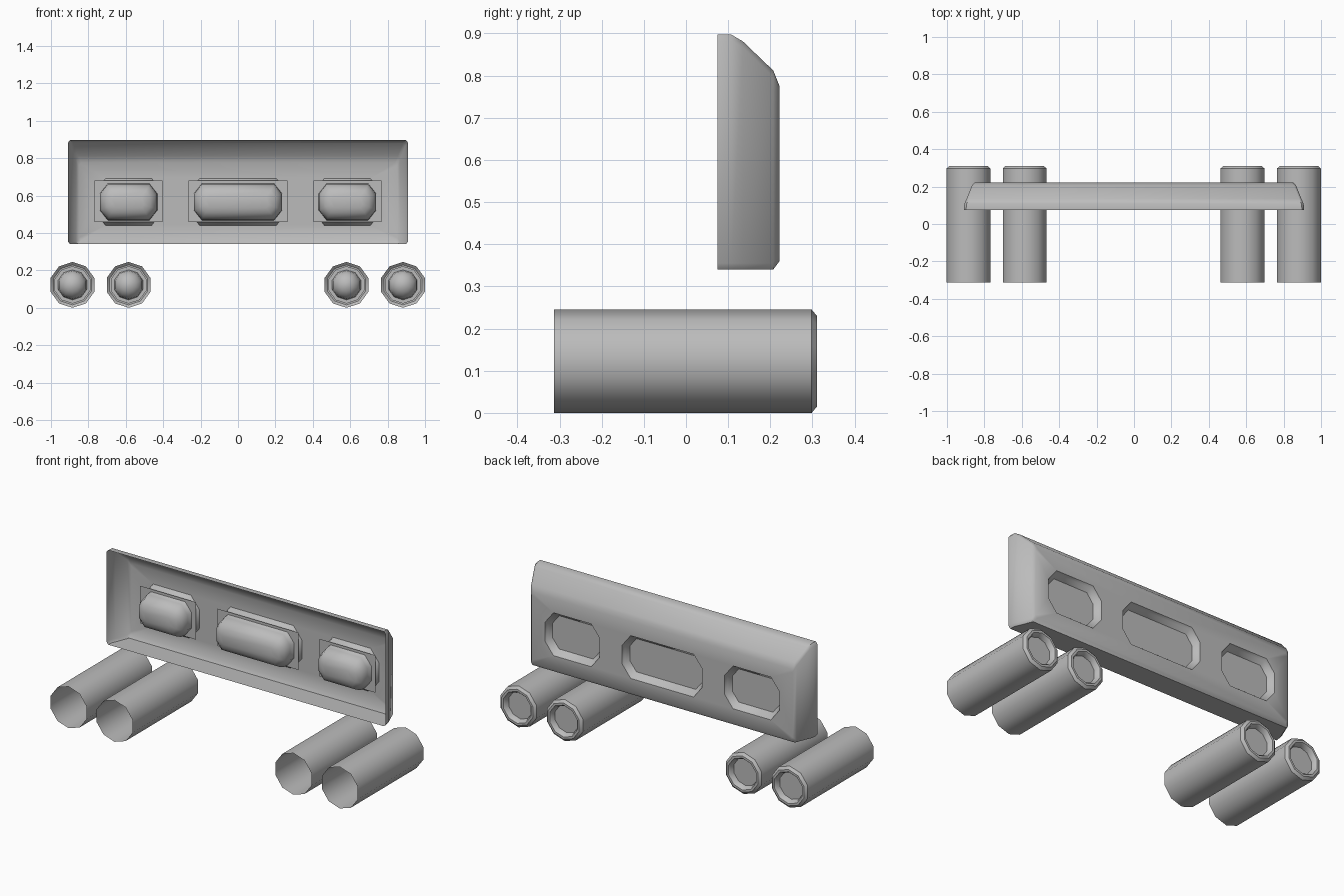
import bpy, bmesh, math

cube = bpy.data.objects.get("Cube")
if cube:
    bpy.data.objects.remove(cube, do_unlink=True)

grey = bpy.data.materials.new("neutral grey")
grey.use_nodes = True
colour = (0.5, 0.5, 0.5, 1)
grey.diffuse_color = colour
grey.node_tree.nodes["Principled BSDF"].inputs["Base Color"].default_value = colour


def octagon(cx, hx, z0, z1, chx, chz):
    """Chamfered rectangle in the x-z plane."""
    cz, hz = (z0 + z1) / 2, (z1 - z0) / 2
    pts = []
    for sx, sz in ((1, 1), (-1, 1), (-1, -1), (1, -1)):
        pair = [(cx + sx * hx, cz + sz * (hz - chz)),
                (cx + sx * (hx - chx), cz + sz * hz)]
        pts += pair if sx * sz > 0 else pair[::-1]
    return pts


def circle(cx, r, n=10):
    return [(cx + r * math.sin(i * math.tau / n),
             PIPE_Z + r * math.cos(i * math.tau / n)) for i in range(n)]


def loft(bm, sections, cap=False):
    """Skin a list of (y, outline) sections; returns the vertex rings."""
    rings = [[bm.verts.new((x, y, z)) for x, z in pts] for y, pts in sections]
    for a, b in zip(rings, rings[1:]):
        for i in range(len(a)):
            j = (i + 1) % len(a)
            bm.faces.new((a[i], a[j], b[j], b[i]))
    if cap:
        bm.faces.new(rings[-1])
    return rings


def finish(name, bm, angle=40):
    bmesh.ops.recalc_face_normals(bm, faces=bm.faces[:])
    me = bpy.data.meshes.new(name)
    bm.to_mesh(me)
    bm.free()
    ob = bpy.data.objects.new(name, me)
    bpy.context.collection.objects.link(ob)
    me.materials.append(grey)
    bpy.ops.object.select_all(action='DESELECT')
    ob.select_set(True)
    bpy.context.view_layer.objects.active = ob
    bpy.ops.object.shade_smooth_by_angle(angle=math.radians(angle))
    return ob


PIPE_Z = 0.1225
POCKETS = (("right", -0.585, 0.178), ("middle", 0, 0.26), ("left", 0.585, 0.178))


def pocket_mouth(cx, hx):
    return octagon(cx, hx, 0.44, 0.692, 0.055, 0.07)


# Open-fronted shell, tapering to a back panel with three openings
bm = bmesh.new()
profile = ((0.075, 0.91, 0.34, 0.897), (0.108, 0.907, 0.34, 0.897),
           (0.135, 0.895, 0.34, 0.881), (0.207, 0.866, 0.34, 0.812),
           (0.222, 0.85, 0.36, 0.775))
rings = loft(bm, [(y, octagon(0, hx, z0, z1, 0.012, 0.015))
                  for y, hx, z0, z1 in profile])
loops = [rings[-1]]
for _, cx, hx in POCKETS:
    loops.append([bm.verts.new((x, 0.222, z)) for x, z in pocket_mouth(cx, hx)])
edges = []
for loop in loops:
    for a, b in zip(loop, loop[1:] + loop[:1]):
        edges.append(bm.edges.get((a, b)) or bm.edges.new((a, b)))
bmesh.ops.triangle_fill(bm, use_beauty=True, use_dissolve=False, edges=edges,
                        normal=(0, 1, 0))
finish("shell", bm)

# Lamp housings: pocket wall, then a rounded pod towards the front
for side, cx, hx in POCKETS:
    bm = bmesh.new()
    steps = ((0.205, 0.006, 0.006), (0.185, 0.024, 0.028), (0.15, 0.026, 0.03),
             (0.115, 0.038, 0.045), (0.095, 0.062, 0.068), (0.085, 0.095, 0.095))
    sections = [(0.222, pocket_mouth(cx, hx))]
    for y, dx, dz in steps:
        k = (0.125 - dz) / 0.125
        sections.append((y, octagon(cx, hx - dx, 0.44 + dz, 0.692 - dz,
                                    0.055 * k, 0.07 * k)))
    loft(bm, sections, cap=True)
    finish(side + "_lamp_housing", bm, 50)

    # Flat lens plate across the pocket
    bm = bmesh.new()
    w = hx + 0.004
    bm.faces.new([bm.verts.new((cx + sx * w, 0.185, z))
                  for sx, z in ((-1, 0.46), (1, 0.46), (1, 0.68), (-1, 0.68))])
    finish(side + "_lens", bm)

# Four open tubes with a turned-in rim, lens disc and domed reflector
for name, cx in (("outer_right", -0.885), ("inner_right", -0.585),
                 ("inner_left", 0.58), ("outer_left", 0.882)):
    bm = bmesh.new()
    tube = ((-0.313, 0.1225), (0.298, 0.1225), (0.311, 0.107), (0.311, 0.094),
            (0.302, 0.086), (0.275, 0.079), (0.25, 0.075), (0.225, 0.06),
            (0.208, 0.038), (0.2, 0.012))
    loft(bm, [(y, circle(cx, r)) for y, r in tube], cap=True)
    finish(name + "_tube", bm)
    bm = bmesh.new()
    bm.faces.new([bm.verts.new((x, 0.28, z)) for x, z in circle(cx, 0.1)])
    finish(name + "_tube_lens", bm)
